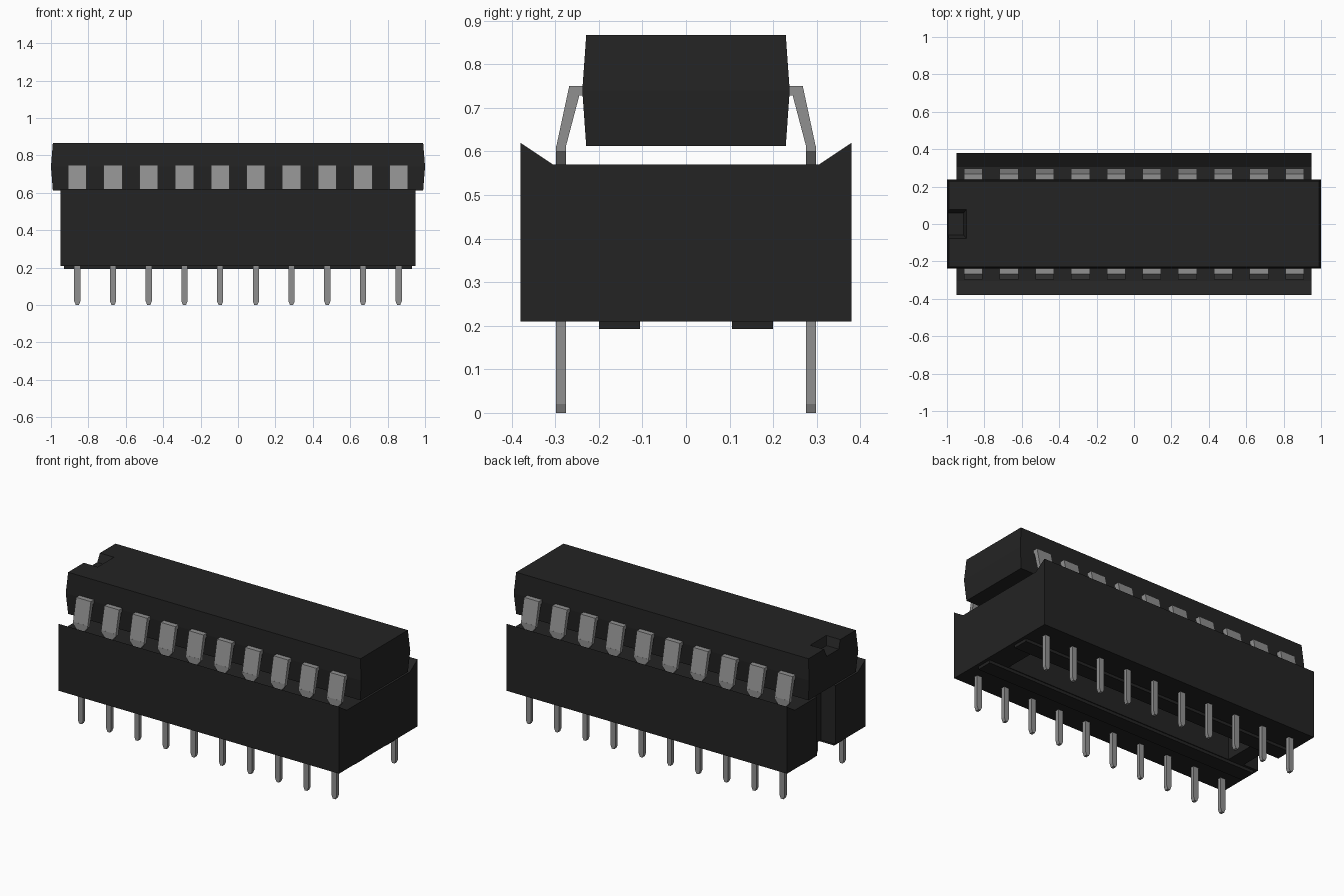
import bpy, bmesh, math

cube = bpy.data.objects.get("Cube")
if cube:
    bpy.data.objects.remove(cube, do_unlink=True)


def material(name, value, rough):
    m = bpy.data.materials.new(name)
    m.use_nodes = True
    m.diffuse_color = (value, value, value, 1)
    bsdf = next(n for n in m.node_tree.nodes if n.type == 'BSDF_PRINCIPLED')
    bsdf.inputs["Base Color"].default_value = (value, value, value, 1)
    bsdf.inputs["Roughness"].default_value = rough
    return m


black = material("black plastic", 0.017, 0.6)
metal = material("grey metal", 0.28, 0.5)


def loft(bm, sections):
    """Stack rectangles (x0, x1, y0, y1, z) into a closed solid."""
    rings = [[bm.verts.new(p) for p in ((a, c, z), (b, c, z), (b, d, z), (a, d, z))]
             for a, b, c, d, z in sections]
    bm.faces.new(rings[0][::-1])
    bm.faces.new(rings[-1])
    for low, high in zip(rings, rings[1:]):
        for i in range(4):
            j = (i + 1) % 4
            bm.faces.new((low[i], low[j], high[j], high[i]))


def extrude_x(bm, profile, x0, x1):
    """Extrude a (y, z) profile along x."""
    ends = [[bm.verts.new((x, y, z)) for y, z in profile] for x in (x0, x1)]
    bm.faces.new(ends[0])
    bm.faces.new(ends[1])
    for i in range(len(profile)):
        j = (i + 1) % len(profile)
        bm.faces.new((ends[0][i], ends[0][j], ends[1][j], ends[1][i]))


def finish(bm, name, mat):
    bmesh.ops.recalc_face_normals(bm, faces=bm.faces)
    mesh = bpy.data.meshes.new(name)
    bm.to_mesh(mesh)
    bm.free()
    mesh.materials.append(mat)
    ob = bpy.data.objects.new(name, mesh)
    bpy.context.collection.objects.link(ob)
    return ob


def box(name, *sections):
    bm = bmesh.new()
    loft(bm, sections)
    return finish(bm, name, black)


def cut(target, cutter):
    """Subtract the cutter, then discard it."""
    cutter.hide_render = True
    mod = target.modifiers.new("cut", 'BOOLEAN')
    mod.operation = 'DIFFERENCE'
    mod.solver = 'EXACT'
    mod.object = cutter
    bpy.context.view_layer.objects.active = target
    bpy.ops.object.modifier_apply(modifier=mod.name)
    bpy.data.objects.remove(cutter, do_unlink=True)


# Socket: raised outer rims, open centre and a slot in one end
bm = bmesh.new()
extrude_x(bm, [(-0.38, 0.21), (0.38, 0.21), (0.38, 0.62), (0.305, 0.57),
               (-0.305, 0.57), (-0.38, 0.62)], -0.95, 0.95)
socket = finish(bm, "socket", black)
cut(socket, box("slot_cutter", (-1.1, -0.85, -0.09, 0.09, 0.1), (-1.1, -0.85, -0.09, 0.09, 0.7)))
cut(socket, box("opening_cutter", (-0.75, 0.8, -0.1, 0.1, 0.1), (-0.75, 0.8, -0.1, 0.1, 0.7)))

# Standoff rails under the socket
for side, y in (("front", -0.1525), ("back", 0.1525)):
    box(side + "_standoff_rail", (-0.93, 0.93, y - 0.0475, y + 0.0475, 0.192),
        (-0.93, 0.93, y - 0.0475, y + 0.0475, 0.215))

# Chip body: widest at the mid seam, tapered notch in the top at one end
chip = box("chip_body", (-0.99, 0.99, -0.229, 0.229, 0.612),
           (-1, 1, -0.238, 0.238, 0.74), (-0.99, 0.99, -0.229, 0.229, 0.867))
cut(chip, box("notch_cutter", (-1.1, -0.912, -0.058, 0.058, 0.817),
              (-1.1, -0.892, -0.082, 0.082, 0.877)))

# Lead: bent wide shoulder, tapering into a narrow leg with a chamfered tip
bm = bmesh.new()
extrude_x(bm, [(0.22, 0.75), (0.268, 0.75), (0.298, 0.61), (0.276, 0.61),
               (0.245, 0.728), (0.22, 0.728)], -0.05, 0.05)
loft(bm, [(-w, w, 0.275, 0.298, z) for w, z in
          ((0.008, 0), (0.0165, 0.02), (0.0165, 0.56), (0.05, 0.6), (0.05, 0.612))])
lead = finish(bm, "back_lead_1", metal)

# Two rows of ten leads
for side, turn in (("back", 0), ("front", math.pi)):
    for i in range(10):
        ob = lead
        if side == "front" or i:
            ob = bpy.data.objects.new(f"{side}_lead_{i + 1}", lead.data)
            bpy.context.collection.objects.link(ob)
        ob.location.x = -0.859 + i * 0.1909
        ob.rotation_euler.z = turn
